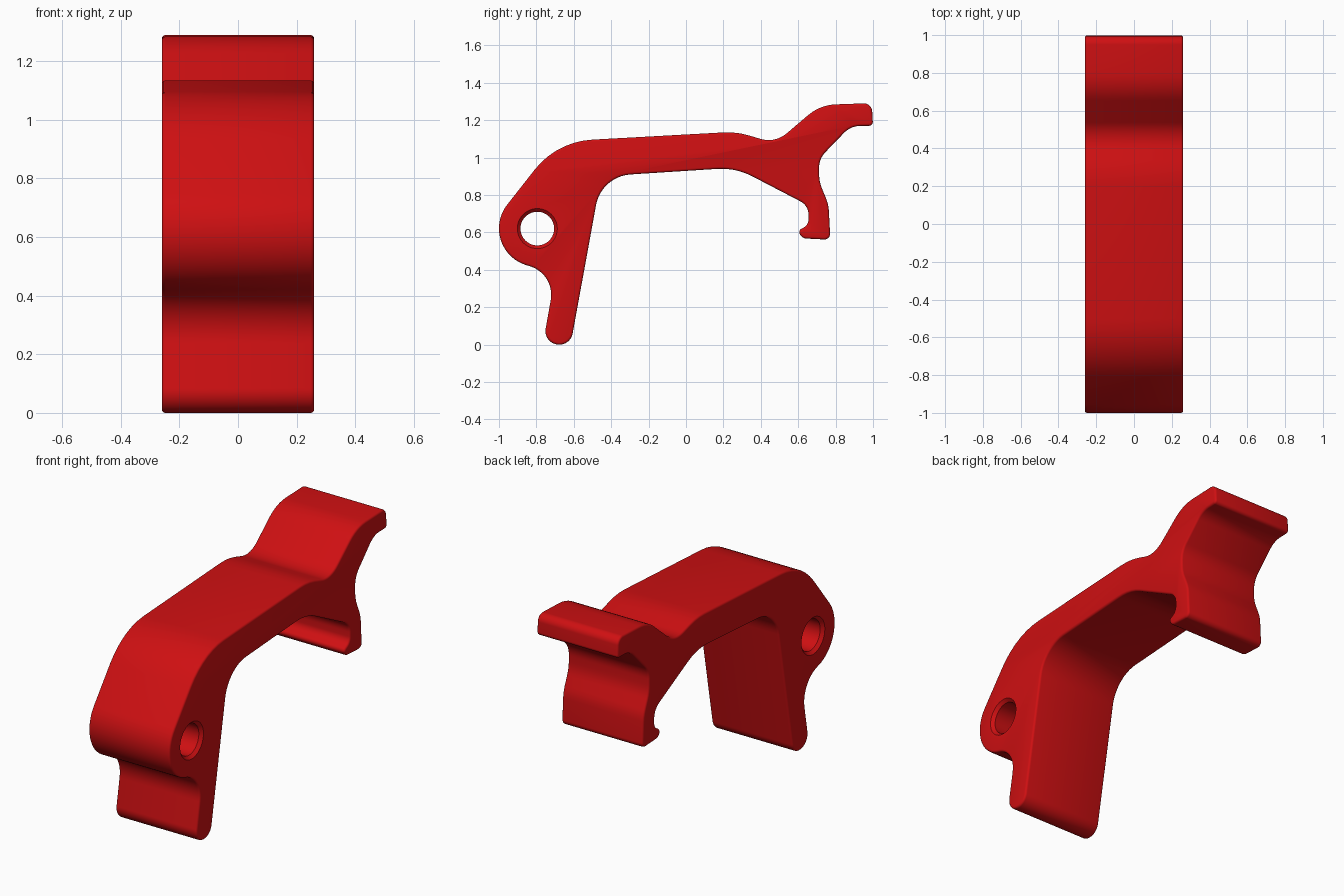
import bpy, bmesh, math
from mathutils import Vector

if "Cube" in bpy.data.objects:
    bpy.data.objects.remove(bpy.data.objects["Cube"])

HALF_WIDTH = 0.26

# Side outline: corner (y, z) and fillet radius
CORNERS = [
    (-0.763, 0.014, 0.072), (-0.698, 0.379, 0.16),                          # leg, notch
    (-1.0, 0.467, 0.205), (-1.0, 0.692, 0.205), (-0.691, 1.085, 0.42),      # pivot boss, shoulder
    (0.27, 1.138, 0.4), (0.476, 1.076, 0.15), (0.717, 1.281, 0.24),         # top of arm
    (0.993, 1.291, 0.045), (1.0, 1.17, 0.02), (0.88, 1.168, 0.12),          # thumb tab
    (0.711, 0.993, 0.12), (0.712, 0.87, 0.2), (0.762, 0.75, 0.2),           # back of hook
    (0.772, 0.56, 0.03), (0.622, 0.568, 0.04), (0.598, 0.608, 0.02),        # hook tip
    (0.655, 0.64, 0.05), (0.655, 0.743, 0.08),                              # hook throat
    (0.266, 0.9455, 0.35), (-0.453, 0.8995, 0.2), (-0.619, -0.012, 0.072),  # underside, leg
]


def filleted(corners):
    """Round each corner of a closed outline with a tangent arc."""
    out = []
    n = len(corners)
    for i, (y, z, r) in enumerate(corners):
        p = Vector((y, z))
        a = Vector(corners[i - 1][:2]) - p
        b = Vector(corners[(i + 1) % n][:2]) - p
        half = a.angle(b) / 2
        t = min(r / math.tan(half), a.length * 0.7, b.length * 0.7)
        r = t * math.tan(half)
        a.normalize()
        b.normalize()
        centre = p + (a + b).normalized() * (r / math.sin(half))
        start, end = p + a * t - centre, p + b * t - centre
        sweep = math.pi - 2 * half
        steps = max(3, math.ceil(sweep / math.radians(7)))
        for k in range(steps + 1):
            s = sweep * k / steps
            q = centre + (start * math.sin(sweep - s) + end * math.sin(s)) / math.sin(sweep)
            if not out or (q - out[-1]).length > 0.002:
                out.append(q)
    return out


def new_object(name, bm):
    bmesh.ops.recalc_face_normals(bm, faces=bm.faces)
    mesh = bpy.data.meshes.new(name)
    bm.to_mesh(mesh)
    bm.free()
    ob = bpy.data.objects.new(name, mesh)
    bpy.context.collection.objects.link(ob)
    return ob


# Lever body: extruded outline
bm = bmesh.new()
face = bm.faces.new([bm.verts.new((-HALF_WIDTH, p.x, p.y)) for p in filleted(CORNERS)])
ext = bmesh.ops.extrude_face_region(bm, geom=[face])
moved = [g for g in ext["geom"] if isinstance(g, bmesh.types.BMVert)]
bmesh.ops.translate(bm, verts=moved, vec=(2 * HALF_WIDTH, 0, 0))
lever = new_object("lever_body", bm)

# Pivot hole cutter: cylinder flared at both ends
bm = bmesh.new()
rings = []
for x, r in ((-0.28, 0.126), (-0.242, 0.09), (0.242, 0.09), (0.28, 0.126)):
    rings.append([bm.verts.new((x, -0.795 + r * math.cos(k * math.tau / 48),
                                0.62 + r * math.sin(k * math.tau / 48))) for k in range(48)])
for lo, hi in zip(rings, rings[1:]):
    for k in range(48):
        j = (k + 1) % 48
        bm.faces.new((lo[k], lo[j], hi[j], hi[k]))
bm.faces.new(rings[0])
bm.faces.new(rings[-1])
cutter = new_object("pivot_hole_cutter", bm)
cutter.hide_render = True

# Rounded side edges, then the hole
bevel = lever.modifiers.new("edge_round", 'BEVEL')
bevel.width = 0.012
bevel.segments = 3
bevel.limit_method = 'ANGLE'
bevel.angle_limit = math.radians(60)
bevel.use_clamp_overlap = False
hole = lever.modifiers.new("pivot_hole", 'BOOLEAN')
hole.operation = 'DIFFERENCE'
hole.solver = 'EXACT'
hole.object = cutter

bpy.context.view_layer.objects.active = lever
lever.select_set(True)
for name in ("edge_round", "pivot_hole"):
    bpy.ops.object.modifier_apply(modifier=name)
bpy.data.objects.remove(cutter)

# Single red finish
red = bpy.data.materials.new("red")
red.diffuse_color = (0.62, 0.005, 0.006, 1)
red.use_nodes = True
red.node_tree.nodes["Principled BSDF"].inputs["Base Color"].default_value = red.diffuse_color
lever.data.materials.clear()
lever.data.materials.append(red)
bpy.ops.object.shade_smooth_by_angle(angle=math.radians(35))
